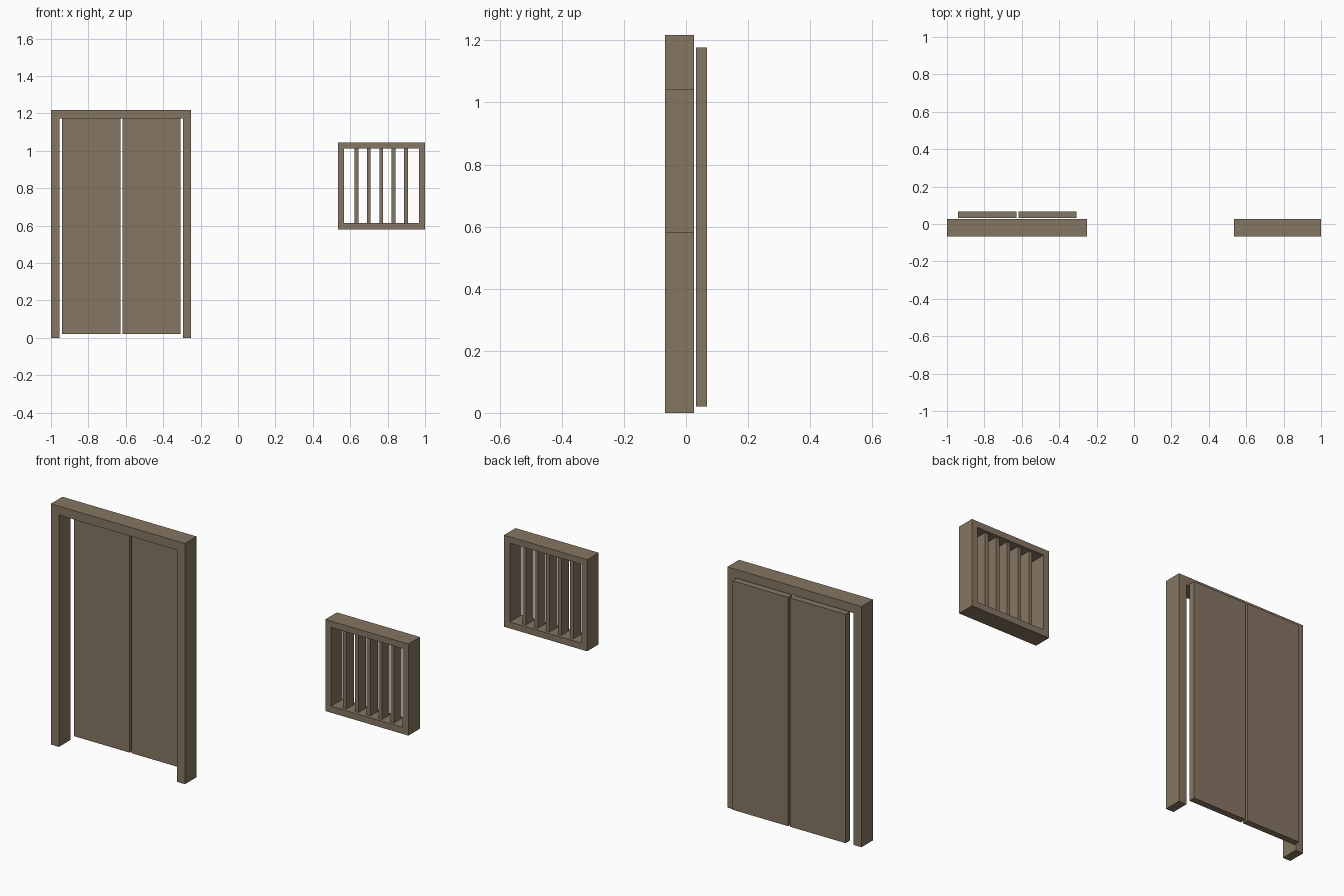
import bpy, bmesh

if "Cube" in bpy.data.objects:
    bpy.data.objects.remove(bpy.data.objects["Cube"])

wood = bpy.data.materials.new("brown_wood")
wood.diffuse_color = (0.235, 0.18, 0.122, 1)
wood.use_nodes = True
wood.node_tree.nodes["Principled BSDF"].inputs["Base Color"].default_value = wood.diffuse_color

FRONT, BACK = -0.067, 0.026      # frame depth


def extrude_faces(name, points, faces, y0, y1):
    """Flat outline in x/z, extruded from y0 back to y1."""
    bm = bmesh.new()
    verts = [bm.verts.new((x, y0, z)) for x, z in points]
    flat = [bm.faces.new([verts[i] for i in f]) for f in faces]
    ext = bmesh.ops.extrude_face_region(bm, geom=flat, use_keep_orig=True)
    moved = [g for g in ext["geom"] if isinstance(g, bmesh.types.BMVert)]
    bmesh.ops.translate(bm, verts=moved, vec=(0, y1 - y0, 0))
    bmesh.ops.recalc_face_normals(bm, faces=bm.faces)
    mesh = bpy.data.meshes.new(name)
    bm.to_mesh(mesh)
    bm.free()
    mesh.materials.append(wood)
    obj = bpy.data.objects.new(name, mesh)
    bpy.context.collection.objects.link(obj)
    return obj


def rect(x0, x1, z0, z1):
    return [(x0, z0), (x1, z0), (x1, z1), (x0, z1)]


def board(name, x0, x1, z0, z1, y0, y1):
    return extrude_faces(name, rect(x0, x1, z0, z1), [(0, 1, 2, 3)], y0, y1)


# Door frame: two jambs and a lintel in one piece
outer = rect(-1.0, -0.25, 0, 1.217)
inner = rect(-0.955, -0.295, 0, 1.172)
extrude_faces("door_frame", outer + inner,
              [(0, 4, 7, 3), (3, 7, 6, 2), (5, 1, 2, 6)], FRONT, BACK)

# Sliding door panels behind the frame
for side, x0 in (("left", -0.94), ("right", -0.618)):
    board(f"door_panel_{side}", x0, x0 + 0.311, 0.02, 1.177, 0.033, 0.067)

# Window frame: closed rectangular ring
outer = rect(0.535, 1.0, 0.58, 1.043)
inner = rect(0.567, 0.967, 0.613, 1.011)
extrude_faces("window_frame", outer + inner,
              [(i, (i + 1) % 4, (i + 1) % 4 + 4, i + 4) for i in range(4)],
              FRONT, BACK)

# Window bars
for i in range(1, 6):
    x = 0.567 + i * 0.0662
    board(f"window_bar_{i}", x - 0.01, x + 0.01, 0.613, 1.011, -0.051, 0.01)
